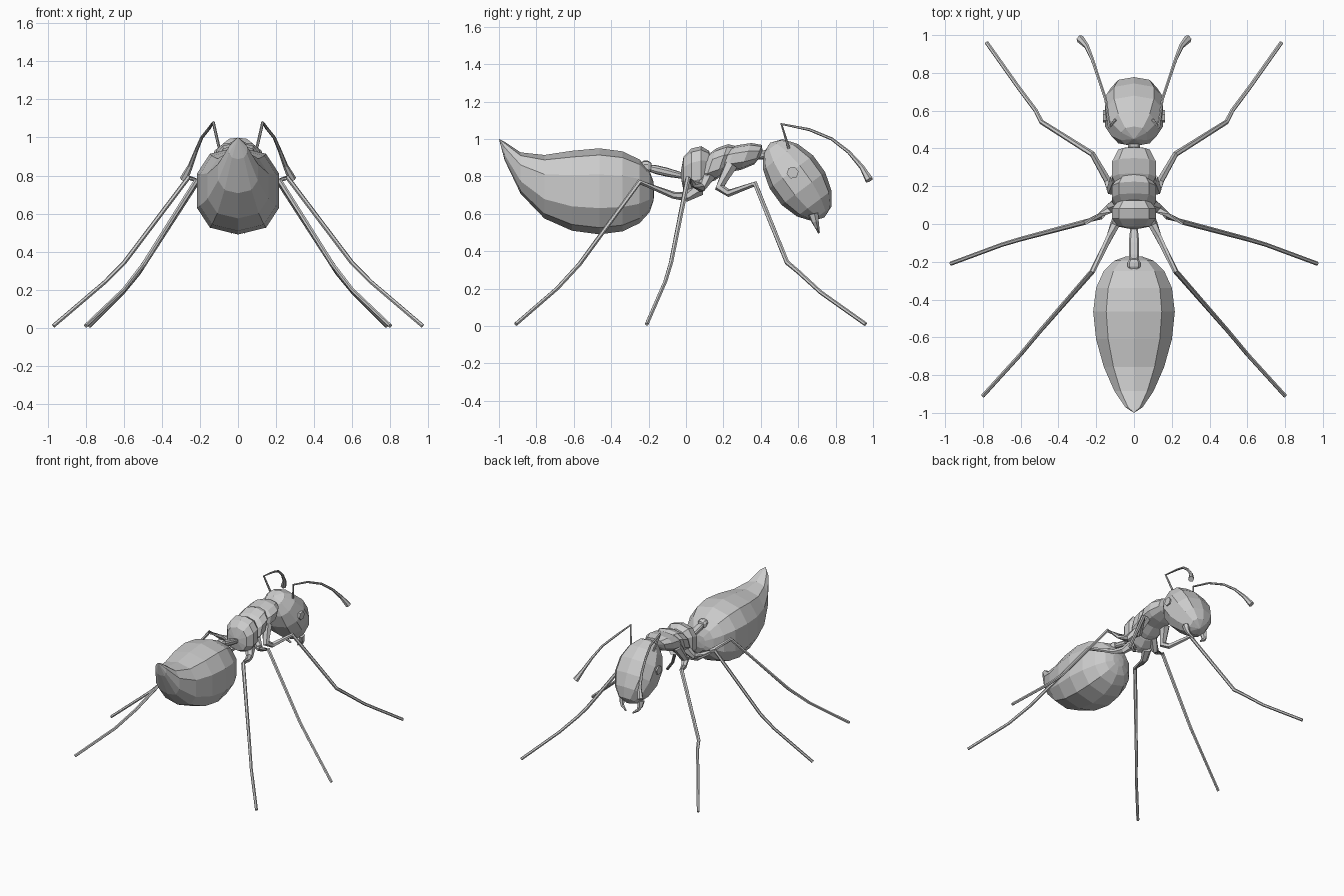
import bpy, bmesh, math
from mathutils import Vector

if "Cube" in bpy.data.objects:
    bpy.data.objects.remove(bpy.data.objects["Cube"], do_unlink=True)

GREY = (0.6, 0.6, 0.6, 1)
mat = bpy.data.materials.new("body grey")
mat.use_nodes = True
mat.diffuse_color = GREY
mat.node_tree.nodes["Principled BSDF"].inputs["Base Color"].default_value = GREY


def skin(name, rings):
    """Bridge equal rings of points into a capped, flat-shaded object."""
    bm = bmesh.new()
    loops = [[bm.verts.new(point) for point in ring] for ring in rings]
    sides = len(loops[0])
    for lower, upper in zip(loops, loops[1:]):
        for i in range(sides):
            j = (i + 1) % sides
            bm.faces.new((lower[i], lower[j], upper[j], upper[i]))
    bm.faces.new(loops[0])
    bm.faces.new(loops[-1])
    bmesh.ops.remove_doubles(bm, verts=bm.verts, dist=0.0005)
    bmesh.ops.recalc_face_normals(bm, faces=bm.faces)
    mesh = bpy.data.meshes.new(name)
    bm.to_mesh(mesh)
    bm.free()
    mesh.materials.append(mat)
    obj = bpy.data.objects.new(name, mesh)
    bpy.context.collection.objects.link(obj)
    return obj


def rounded(value, box=0.8):
    """Push a sine or cosine outwards, making a circle slightly boxy."""
    return math.copysign(abs(value) ** box, value)


def blob(name, start, end, width, up, power=0.3, skew=1, curl=0, steps=5, sides=10):
    """Faceted body segment between two (y, z) points.
    width: half width; up: (y, z) from axis to crest; power: bluntness of the ends;
    skew: moves the widest place along; curl: lifts the far end."""
    start, end, up = (Vector((0, *pair)) for pair in (start, end, up))
    rings = []
    for i in range(steps + 1):
        s = (1 - math.cos(math.pi * i / steps)) / 2
        t = s ** skew
        centre = start.lerp(end, t) + Vector((0, 0, curl * t ** 7))
        swell = math.sin(math.pi * s) ** power
        ring = []
        for k in range(sides):
            angle = math.tau * k / sides
            side = Vector((width * rounded(math.sin(angle)), 0, 0))
            ring.append(centre + swell * (side + up * rounded(math.cos(angle))))
        rings.append(ring)
    skin(name, rings)


def limb(name, path, radius, sides=6):
    """Mirrored tube along a path; radius is a rule of the share of joints passed."""
    points = [Vector(p) for p in path]
    last = len(points) - 1
    rings = []
    for i, point in enumerate(points):
        before = (point - points[max(i - 1, 0)]).normalized()
        after = (points[min(i + 1, last)] - point).normalized()
        along = (before + after).normalized()
        u = along.cross(Vector((0.9, -0.3, 0.1))).normalized()
        v = along.cross(u)
        r = radius(i / last)
        angles = [math.tau * k / sides for k in range(sides)]
        rings.append([point + r * (u * math.cos(a) + v * math.sin(a)) for a in angles])
    skin(name, rings).modifiers.new("mirror", 'MIRROR')


# Abdomen, widest near the waist, with an upturned pointed tip
blob("abdomen", start=(-.17, .72), end=(-1, .72), width=.225, up=(0, .23),
     power=.6, skew=1.5, curl=.28, steps=10)

# Waist stem and its rear knob
blob("waist_stem", start=(.04, .79), end=(-.22, .85), width=.03, up=(0, .025), skew=.6)
blob("waist_knob", start=(-.18, .85), end=(-.25, .85), width=.037, up=(0, .035))

# Thorax in three overlapping, forward-leaning segments, then the neck
blob("thorax_rear", start=(-.03, .81), end=(.14, .85), width=.125, up=(0, .13))
blob("thorax_middle", start=(.06, .83), end=(.26, .9), width=.125, up=(.035, .1))
blob("thorax_front", start=(.15, .88), end=(.41, .92), width=.125, up=(.03, .075))
blob("neck", start=(.34, .91), end=(.48, .92), width=.035, up=(0, .025))

# Head, face pointing forward and down
blob("head", start=(.45, .98), end=(.74, .58), width=.165, up=(.12, .09),
     power=.45, steps=7)

# Hooked jaws and flat six-sided eyes
limb("jaw", [(.08, .68, .6), (.08, .69, .56), (.07, .7, .53), (.03, .71, .5)],
     lambda t: .006 + .022 * (1 - t))
limb("eye", [(.13, .57, .82), (.165, .57, .82)], lambda t: .033)

# Elbowed antennae ending in a club
limb("antenna", [(.1, .55, .95), (.13, .51, 1.08), (.15, .66, 1.05), (.19, .78, 1),
                 (.22, .87, .93), (.25, .94, .85), (.285, .98, .78)],
     lambda t: .008 + .014 * t ** 5)


def leg_radius(t):
    """Stout hip shrinking quickly to a thin shin and foot."""
    return .011 + .026 * (1 - t) ** 3


# Legs: hip, thigh, shin and foot
limb("front_leg", [(.09, .24, .86), (.12, .18, .74), (.14, .23, .71), (.22, .37, .76),
                   (.49, .54, .34), (.52, .6, .29), (.61, .72, .18), (.78, .96, .01)],
     leg_radius)
limb("middle_leg", [(.07, .12, .8), (.13, .08, .74), (.18, .04, .76), (.26, .01, .79),
                    (.6, -.08, .34), (.7, -.11, .24), (.97, -.21, .01)],
     leg_radius)
limb("rear_leg", [(.06, .07, .73), (.1, 0, .69), (.13, -.07, .7), (.22, -.25, .77),
                  (.5, -.57, .33), (.6, -.69, .2), (.8, -.91, .01)],
     leg_radius)
